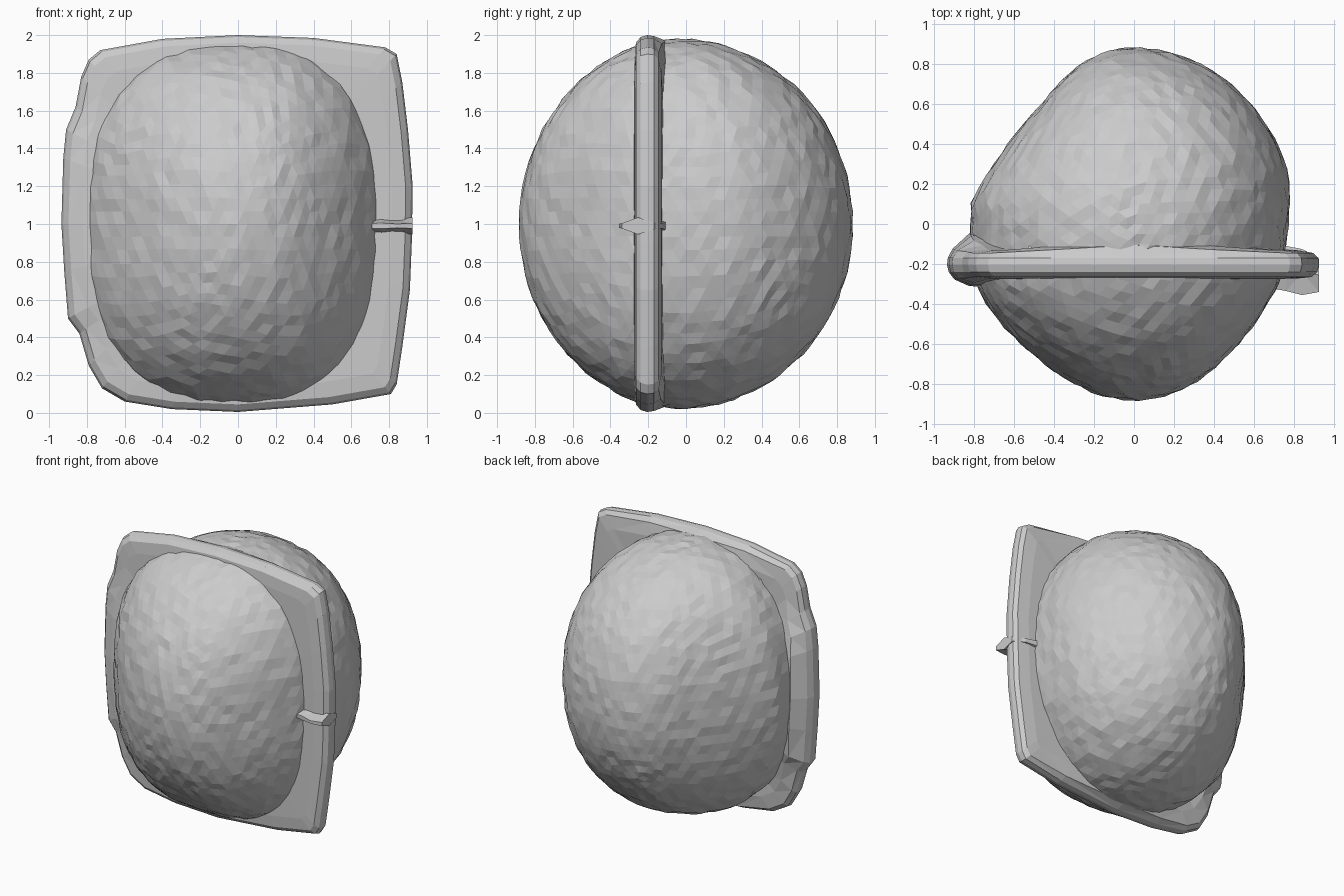
import bpy, bmesh, math, random

if "Cube" in bpy.data.objects:
    bpy.data.objects.remove(bpy.data.objects["Cube"])
random.seed(4)


def lerp(table, v):
    for (a, p), (b, q) in zip(table, table[1:]):
        if a <= v <= b:
            return p + (q - p) * (v - a) / (b - a)
    return table[-1][1] if v > table[-1][0] else table[0][1]


def finish(name, bm):
    bmesh.ops.recalc_face_normals(bm, faces=bm.faces[:])
    me = bpy.data.meshes.new(name)
    bm.to_mesh(me)
    bm.free()
    ob = bpy.data.objects.new(name, me)
    bpy.context.collection.objects.link(ob)
    return ob


def loft(name, rings):
    """Skin closed rings of points and cap both ends."""
    bm = bmesh.new()
    rows = [[bm.verts.new(p) for p in r] for r in rings]
    n = len(rows[0])
    for a, b in zip(rows, rows[1:]):
        for i in range(n):
            j = (i + 1) % n
            bm.faces.new((a[i], a[j], b[j], b[i]))
    bm.faces.new(rows[0])
    bm.faces.new(rows[-1])
    bmesh.ops.triangulate(bm, faces=bm.faces[:])
    return finish(name, bm)


def by_angle(pairs):
    return [(math.degrees(math.asin(y / 0.88)), w) for y, w in pairs]


# lopsided double dome: faceted ball reshaped by half-widths along y
left = by_angle([(-.88, 0), (-.8, .29), (-.7, .45), (-.6, .565), (-.5, .66), (-.4, .735), (-.3, .79),
                 (-.2, .82), (.1, .815), (.2, .765), (.4, .63), (.6, .46), (.7, .375), (.8, .26), (.88, 0)])
right = by_angle([(-.88, 0), (-.8, .29), (-.7, .42), (-.6, .52), (-.5, .60), (-.4, .665), (-.3, .72),
                  (-.2, .75), (.1, .78), (.25, .77), (.4, .72), (.6, .585), (.7, .48), (.8, .33), (.88, 0)])
bm = bmesh.new()
bmesh.ops.create_icosphere(bm, subdivisions=5, radius=1)
for v in bm.verts:
    t = math.asin(max(-1, min(1, v.co.y)))
    deg, ct, st = math.degrees(t), math.cos(t), math.sin(t)
    a = math.atan2(v.co.z, v.co.x)
    c, s = math.cos(a), math.sin(a)
    # front is boxier, back rounder
    power = 2.05 + (.5 * min(1, ct * 1.1) if st < -.2 else .12)
    r = (abs(c) ** power + abs(s) ** power) ** (-1 / power)
    w = lerp(right if c > 0 else left, deg)
    high = lerp([(-1, .98), (-.3, .985), (0, .977), (.4, .965), (1, .965)], st)
    k = 1 + random.uniform(-.007, .007)
    v.co = (w * c * r * k, .882 * st * k, 1 + high * ct * s * r * k)
finish("shell", bm)

# square flange around the shell
outline = [(0, 2.0), (.4, 1.985), (.78, 1.935), (.84, 1.9), (.87, 1.75), (.9, 1.5),
           (.925, 1.2), (.92, .9), (.91, .65), (.87, .35), (.84, .15), (.81, .1),
           (.5, .045), (0, .005), (-.35, .02), (-.6, .06), (-.72, .13), (-.79, .25),
           (-.84, .42), (-.9, .5), (-.92, .75), (-.935, 1.0), (-.925, 1.35),
           (-.91, 1.5), (-.86, 1.62), (-.83, 1.78), (-.79, 1.87), (-.73, 1.92), (-.4, 1.98)]
section = [(.70, -.07), (.88, -.068), (.96, -.06), (.99, -.035), (1, 0),
           (.995, .035), (.97, .06), (.88, .075), (.7, .085)]
rings = []
for s, d in reversed(section):
    ring = []
    for x, z in outline:
        # the left edge swells into a thick pad; the middle blends into the back
        pad = min(1, max(0, (-x - .6) / .3)) * min(1, max(0, 1.6 - 1.9 * abs(z - .95)))
        pad *= min(1, max(0, (1 - s) / .1))
        mid = max(0, 1 - abs(x) / .7) * (.055 if d > .07 else .04 if d > .05 else 0)
        ring.append((x * s, -.205 + d * (1 + .85 * pad) + .02 * pad + mid, 1 + (z - 1) * s))
    rings.append(ring)
loft("flange", rings)

# small clasp across the right edge
clasp = []
for x, y0, y1, h in [(.68, -.32, -.06, .04), (.76, -.335, -.11, .05),
                     (.84, -.355, -.125, .035), (.925, -.34, -.17, .045)]:
    ym = (y0 + y1) / 2
    clasp.append([(x, y0, .99 - h * .3), (x, ym, .99 - h), (x, y1, .99 - h * .4),
                  (x, y1, .99 + h * .4), (x, ym, .99 + h), (x, y0, .99 + h * .3)])
loft("clasp", clasp)
